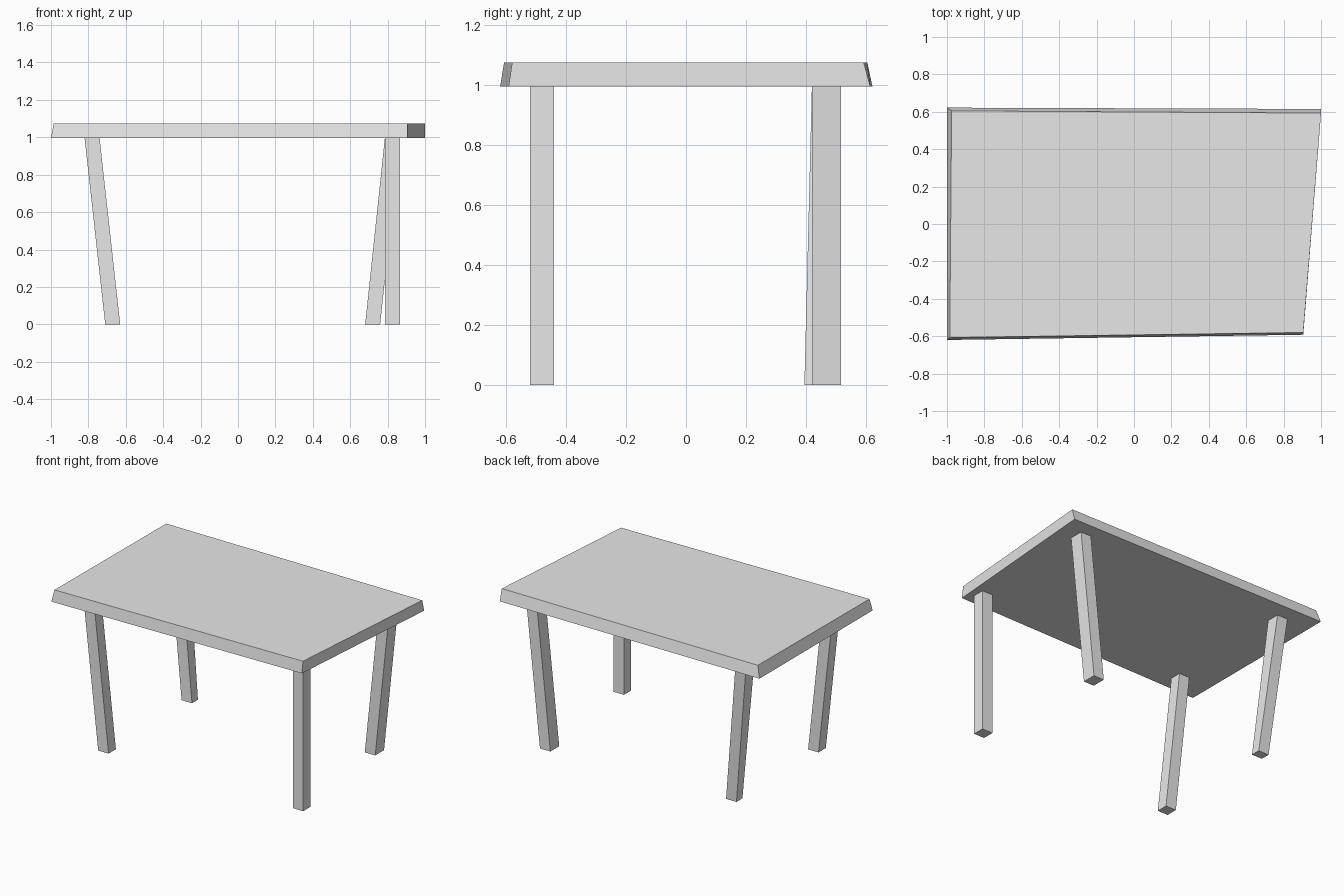
import bpy
import bmesh

cube = bpy.data.objects.get("Cube")
if cube:
    bpy.data.objects.remove(cube, do_unlink=True)

grey = bpy.data.materials.new("light grey")
grey.use_nodes = True
grey.diffuse_color = (0.8, 0.8, 0.8, 1)
grey.node_tree.nodes["Principled BSDF"].inputs["Base Color"].default_value = grey.diffuse_color


def rectangle(x0, x1, y0, y1):
    """Corners counter-clockwise from above."""
    return [(x0, y0), (x1, y0), (x1, y1), (x0, y1)]


def loft(name, lower, upper, z0, z1):
    """Flat-faced solid between two outlines at different heights."""
    bm = bmesh.new()
    a = [bm.verts.new((x, y, z0)) for x, y in lower]
    b = [bm.verts.new((x, y, z1)) for x, y in upper]
    bm.faces.new(a[::-1])
    bm.faces.new(b)
    n = len(a)
    for i in range(n):
        j = (i + 1) % n
        bm.faces.new((a[i], a[j], b[j], b[i]))
    bmesh.ops.recalc_face_normals(bm, faces=bm.faces)
    mesh = bpy.data.meshes.new(name)
    bm.to_mesh(mesh)
    bm.free()
    mesh.materials.append(grey)
    obj = bpy.data.objects.new(name, mesh)
    bpy.context.collection.objects.link(obj)
    return obj


UNDERSIDE, TOP = 0.995, 1.075

# Skewed table top with sloping edges
loft("table_top",
     [(-1, -0.62), (0.905, -0.592), (1, 0.615), (-1, 0.622)],
     [(-0.985, -0.607), (0.905, -0.58), (1, 0.593), (-0.975, 0.605)],
     UNDERSIDE, TOP)

# Legs: foot rectangle, then head rectangle
legs = {
    "front_right_leg": ((-0.71, -0.63, -0.52, -0.44), (-0.82, -0.74, -0.52, -0.44)),
    "front_left_leg": ((0.785, 0.865, -0.52, -0.44), (0.785, 0.865, -0.52, -0.44)),
    "back_right_leg": ((-0.71, -0.63, 0.395, 0.46), (-0.82, -0.74, 0.42, 0.512)),
    "back_left_leg": ((0.68, 0.76, 0.42, 0.517), (0.785, 0.865, 0.42, 0.517)),
}
for name, (foot, head) in legs.items():
    loft(name, rectangle(*foot), rectangle(*head), 0, UNDERSIDE)
